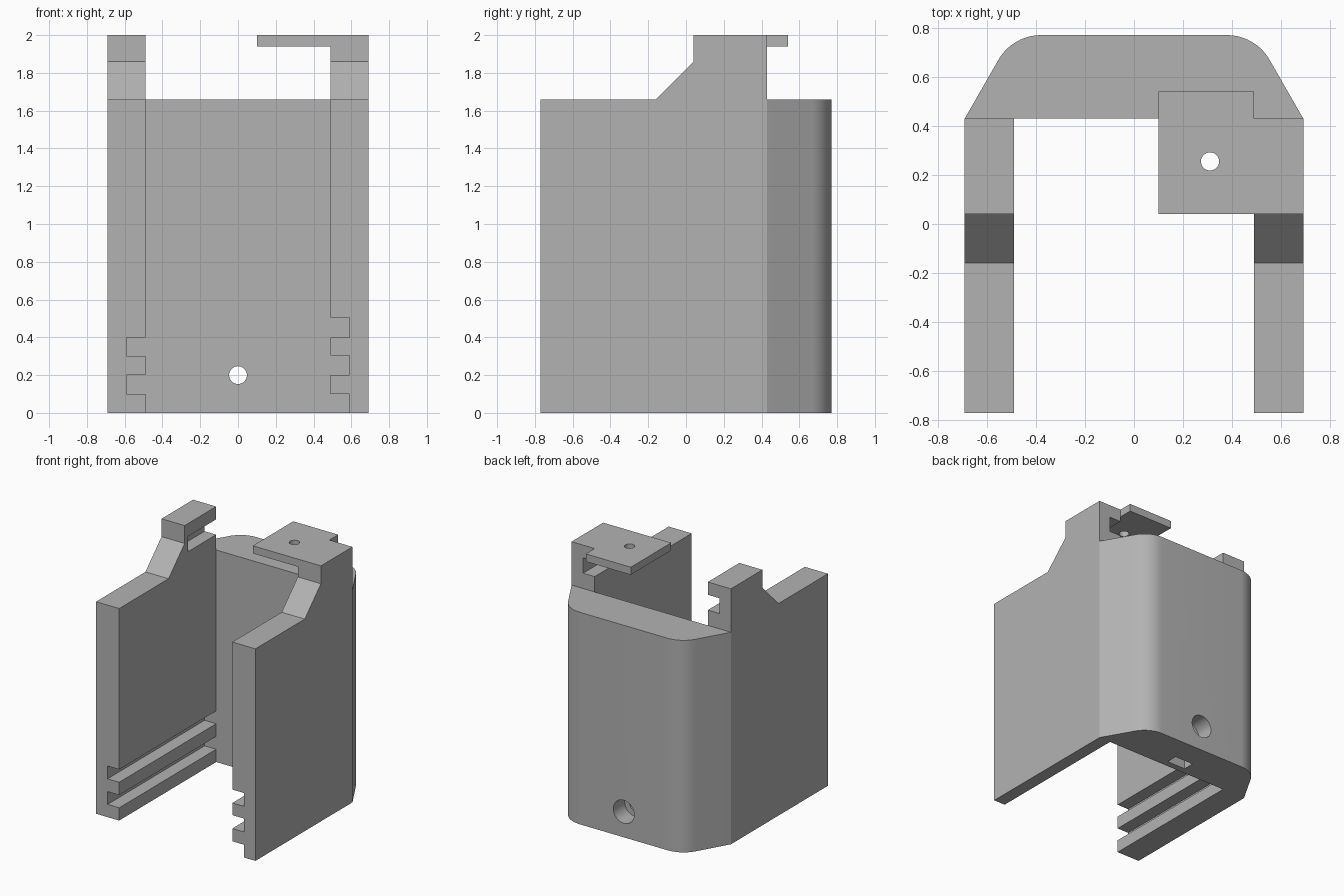
import bpy, bmesh, math
from mathutils import Matrix, Vector

cube = bpy.data.objects.get("Cube")
if cube:
    bpy.data.objects.remove(cube, do_unlink=True)

GREY = (0.45, 0.45, 0.45, 1)
grey = bpy.data.materials.new("plain grey")
grey.use_nodes = True
grey.diffuse_color = GREY
grey.node_tree.nodes["Principled BSDF"].inputs["Base Color"].default_value = GREY


def finish(name, bm):
    bmesh.ops.recalc_face_normals(bm, faces=bm.faces)
    mesh = bpy.data.meshes.new(name)
    bm.to_mesh(mesh)
    bm.free()
    mesh.materials.append(grey)
    obj = bpy.data.objects.new(name, mesh)
    bpy.context.collection.objects.link(obj)
    return obj


def prism(name, points, offset):
    """Extrude a closed outline of 3D points along an offset."""
    bm = bmesh.new()
    face = bm.faces.new([bm.verts.new(p) for p in points])
    new = bmesh.ops.extrude_face_region(bm, geom=[face])["geom"]
    verts = [v for v in new if isinstance(v, bmesh.types.BMVert)]
    bmesh.ops.translate(bm, verts=verts, vec=Vector(offset))
    return finish(name, bm)


def box(name, x, y, z):
    outline = [(x[0], y[0], z[0]), (x[1], y[0], z[0]), (x[1], y[1], z[0]), (x[0], y[1], z[0])]
    return prism(name, outline, (0, 0, z[1] - z[0]))


def cylinder(name, centre, radius, depth, axis):
    bm = bmesh.new()
    turn = Matrix.Rotation(math.pi / 2, 4, "X") if axis == "Y" else Matrix()
    bmesh.ops.create_cone(bm, cap_ends=True, segments=48, radius1=radius, radius2=radius,
                          depth=depth, matrix=Matrix.Translation(centre) @ turn)
    return finish(name, bm)


def cut(obj, cutter):
    mod = obj.modifiers.new("cut", "BOOLEAN")
    mod.operation = "DIFFERENCE"
    mod.solver = "EXACT"
    mod.object = cutter
    bpy.context.view_layer.objects.active = obj
    bpy.ops.object.modifier_apply(modifier=mod.name)
    bpy.data.objects.remove(cutter, do_unlink=True)


def smooth(obj):
    bpy.ops.object.select_all(action="DESELECT")
    obj.select_set(True)
    bpy.context.view_layer.objects.active = obj
    bpy.ops.object.shade_smooth_by_angle(angle=math.radians(25))


OUT, IN, MID = 0.69, 0.49, 0.59      # wall faces and groove floor
FRONT, JOIN, BACK = -0.77, 0.43, 0.77
RIM, TOP = 1.66, 2.0

# Side walls with a raised tab, card grooves and a notch in the tab
side_outline = [(FRONT, 0), (JOIN, 0), (JOIN, TOP), (0.04, TOP),
                (0.04, 1.86), (-0.16, RIM), (FRONT, RIM)]
for name, side, grooves in (("left_wall", 1, ((-0.1, 0.1), (0.2, 0.305), (0.4, 0.505))),
                            ("right_wall", -1, ((0.1, 0.2), (0.3, 0.4)))):
    wall = prism(name, [(side * IN, y, z) for y, z in side_outline], (side * (OUT - IN), 0, 0))
    span = sorted((side * 0.3, side * MID))
    for z in grooves:
        cut(wall, box("groove_cutter", span, (FRONT - 0.1, JOIN + 0.1), z))
    cut(wall, box("notch_cutter", span, (0.08, JOIN + 0.1), (1.78, 1.9)))

# Back block with slanted sides and rounded corners
R = 0.2
cx, cy = 0.379, BACK - R
arc = [(cx + R * math.cos(math.radians(a)), cy + R * math.sin(math.radians(a)))
       for a in range(30, 91, 5)]
half = [(OUT, JOIN)] + arc
outline = half + [(-x, y) for x, y in reversed(half)]
block = prism("back_block", [(x, y, 0) for x, y in outline], (0, 0, RIM))

# Screw hole, its wide head recess and the nut slot from below
cut(block, cylinder("hole_cutter", (0, 0.6, 0.2), 0.047, 0.6, "Y"))
cut(block, cylinder("recess_cutter", (0, 0.76, 0.2), 0.09, 0.26, "Y"))
cut(block, box("nut_cutter", (-0.08, 0.08), (0.48, 0.57), (-0.1, 0.28)))
smooth(block)

# Top plate reaching inward from the left tab
plate = box("top_plate", (0.1, IN), (0.04, 0.54), (1.94, TOP))
cut(plate, cylinder("plate_hole_cutter", (0.31, 0.255, 1.97), 0.037, 0.3, "Z"))
smooth(plate)
